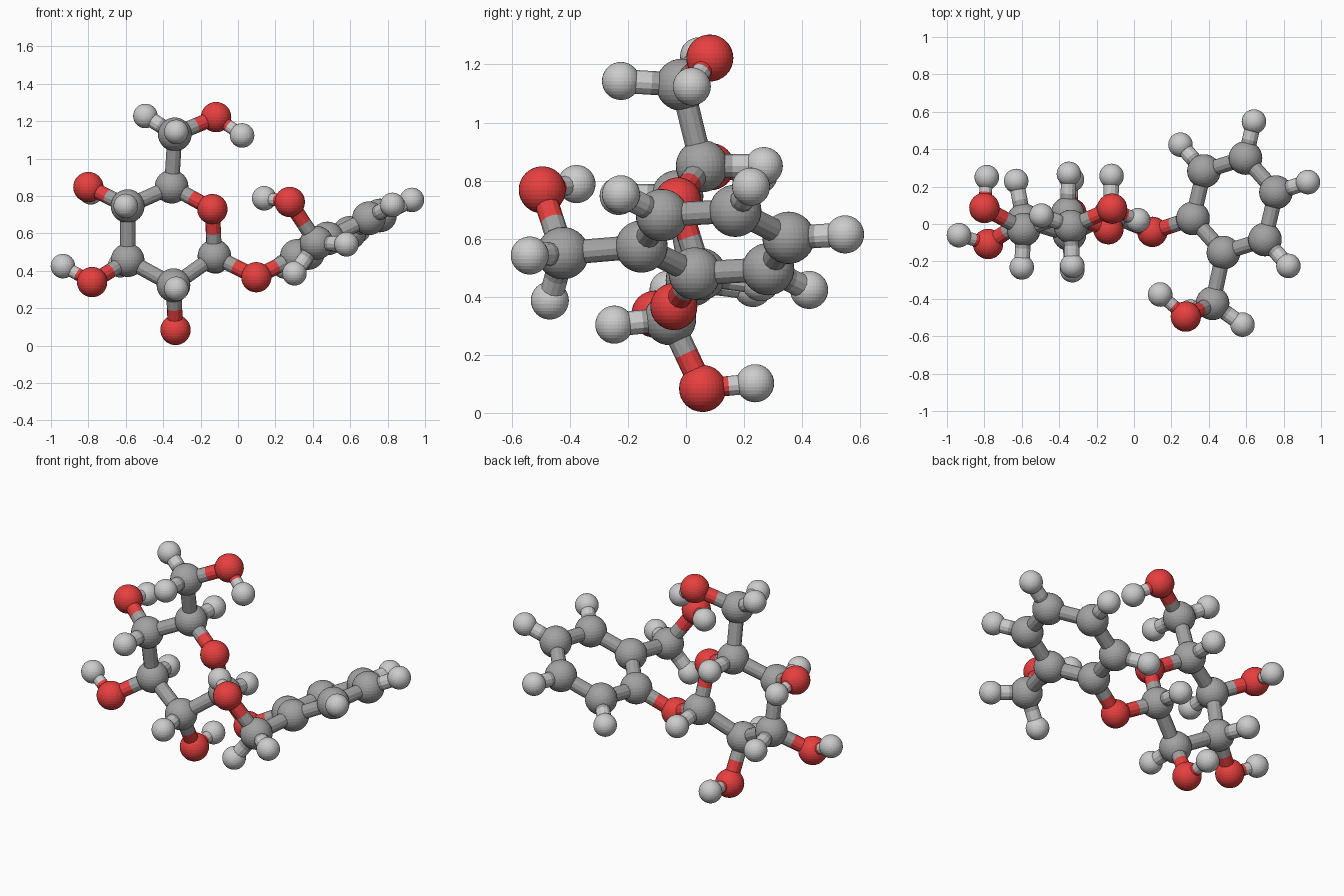
import bpy, bmesh
from mathutils import Vector

if "Cube" in bpy.data.objects:
    bpy.data.objects.remove(bpy.data.objects["Cube"])

def material(name, col):
    m = bpy.data.materials.new(name)
    m.diffuse_color = (*col, 1)
    m.use_nodes = True
    m.node_tree.nodes["Principled BSDF"].inputs["Base Color"].default_value = m.diffuse_color
    return m

MATS = {"C": material("carbon_grey", (0.36, 0.36, 0.36)),
        "O": material("oxygen_red", (0.80, 0.05, 0.05)),
        "H": material("hydrogen_light", (0.62, 0.62, 0.62))}
RADIUS = {"C": 0.09, "O": 0.081, "H": 0.0655}
WORD = {"C": "carbon", "O": "oxygen", "H": "hydrogen"}

# Sugar ring, its side groups and the hydroxymethyl arm
ATOMS = {
    "C": [(-.355, .055, .85), (-.126, .05, .478), (-.345, -.055, .323),
          (-.59, .02, .457), (-.59, -.03, .746), (-.338, -.014, 1.13),
          (.42, -.424, .55)],
    "O": [(-.137, -.028, .73), (-.117, .082, 1.222), (-.80, .086, .848),
          (-.78, -.107, .34), (-.334, .057, .084), (.098, -.042, .366),
          (.277, -.495, .768)],
    "H": [(.022, .02, 1.124), (-.495, .045, 1.228), (-.33, -.224, 1.143),
          (-.787, .25, .82), (-.936, -.06, .425), (-.332, .238, .102),
          (-.348, .268, .85), (-.12, .257, .45), (-.33, -.247, .304),
          (-.63, .23, .43), (-.60, -.232, .747), (.14, -.377, .788),
          (.302, -.469, .387), (.58, -.538, .542)],
}

# Flat six-carbon ring with four outward hydrogens
centre = Vector((.537, .10, .588))
u = Vector((-.222, -.07, -.108))
v = Vector((-.163, .183, -.093))
for i, d in enumerate((u, v, v - u, -u, -v, u - v)):
    ATOMS["C"].append(centre + d)
    if 1 <= i <= 4:
        ATOMS["H"].append(centre + d * 1.77)

def add_object(name, mesh):
    ob = bpy.data.objects.new(name, mesh)
    bpy.context.collection.objects.link(ob)
    return ob

def shared_mesh(name, mat, build):
    bm = bmesh.new()
    build(bm)
    me = bpy.data.meshes.new(name)
    bm.to_mesh(me)
    bm.free()
    me.materials.append(mat)
    return me

# One shared ball and one shared half bond per element
BALL = {e: shared_mesh(WORD[e] + "_ball", MATS[e], lambda bm: bmesh.ops.create_uvsphere(
    bm, u_segments=32, v_segments=16, radius=RADIUS[e])) for e in ATOMS}
STICK = {e: shared_mesh(WORD[e] + "_stick", MATS[e], lambda bm: bmesh.ops.create_cone(
    bm, cap_ends=True, segments=12, radius1=1, radius2=1, depth=1)) for e in ATOMS}

def half_bond(e, a, b, r):
    ob = add_object(WORD[e] + "_half_bond", STICK[e])
    ob.location = (a + b) / 2
    ob.rotation_euler = (b - a).to_track_quat('Z', 'Y').to_euler()
    ob.scale = (r, r, (b - a).length)

# Balls
atoms = []
for e, points in ATOMS.items():
    for p in points:
        add_object(WORD[e] + "_atom", BALL[e]).location = p
        atoms.append((e, Vector(p)))

# Bonds between neighbouring balls, each half in its atom's colour
for i, (e1, a) in enumerate(atoms):
    for e2, b in atoms[i + 1:]:
        if e1 == e2 == "H" or (a - b).length > 0.32:
            continue
        r = 0.034 if {e1, e2} == {"O", "H"} else 0.041
        mid = (a + b) / 2
        half_bond(e1, a, mid, r)
        half_bond(e2, mid, b, r)
